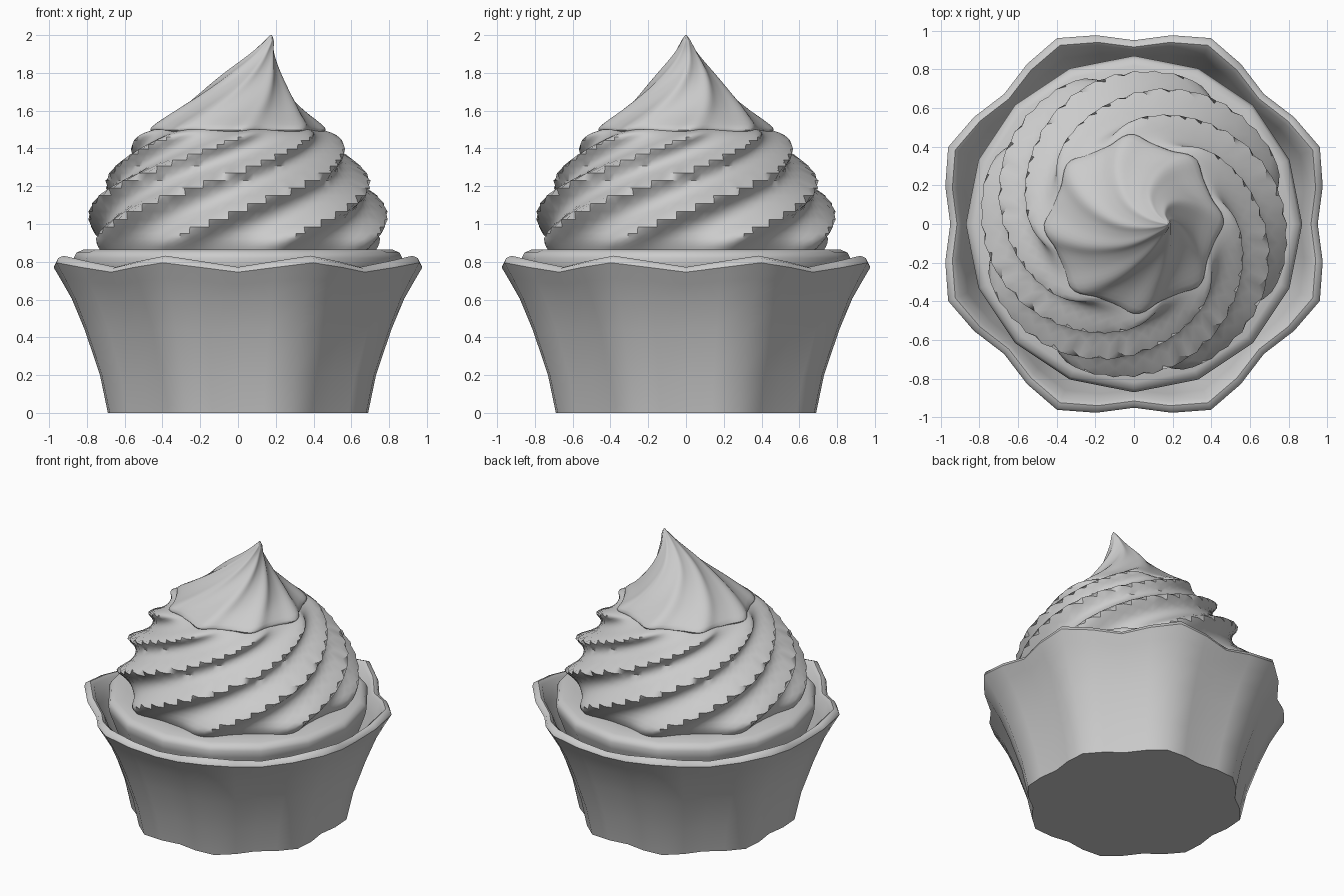
import bpy, bmesh, math
from math import sin, cos, pi, radians

if "Cube" in bpy.data.objects:
    bpy.data.objects.remove(bpy.data.objects["Cube"])


def loft(name, rings, cap_start=True, cap_end=True, smooth=35):
    """Skin a list of equal-length point rings into one object."""
    bm = bmesh.new()
    vr = [[bm.verts.new(p) for p in ring] for ring in rings]
    n = len(vr[0])
    for a, b in zip(vr, vr[1:]):
        for i in range(n):
            j = (i + 1) % n
            bm.faces.new((a[i], a[j], b[j], b[i]))
    if cap_start:
        bm.faces.new(vr[0][::-1])
    if cap_end:
        bm.faces.new(vr[-1])
    bmesh.ops.recalc_face_normals(bm, faces=bm.faces)
    me = bpy.data.meshes.new(name)
    bm.to_mesh(me)
    bm.free()
    ob = bpy.data.objects.new(name, me)
    bpy.context.collection.objects.link(ob)
    bpy.ops.object.select_all(action='DESELECT')
    bpy.context.view_layer.objects.active = ob
    ob.select_set(True)
    bpy.ops.object.shade_smooth_by_angle(angle=radians(smooth))
    return ob


def refine(rows, k):
    """Insert k-1 interpolated rows between each pair (Catmull-Rom)."""
    out = []
    for i in range(len(rows) - 1):
        p0, p1 = rows[max(i - 1, 0)], rows[i]
        p2, p3 = rows[i + 1], rows[min(i + 2, len(rows) - 1)]
        for s in range(k):
            t = s / k
            out.append([b + 0.5 * t * (c - a + t * (2*a - 5*b + 4*c - d + t * (3*(b - c) + d - a)))
                        for a, b, c, d in zip(p0, p1, p2, p3)])
    return out + [list(rows[-1])]


# Paper cup with eight flutes: lobe radius, valley radius, lobe z, valley z
cup_rows = [
    (0.735, 0.67, 0.0, 0.0), (0.78, 0.71, 0.2, 0.2), (0.865, 0.79, 0.44, 0.44),
    (0.935, 0.86, 0.61, 0.60), (0.99, 0.91, 0.71, 0.68), (1.04, 0.95, 0.795, 0.745),
    (1.03, 0.94, 0.82, 0.765), (1.0, 0.915, 0.832, 0.772), (0.975, 0.895, 0.81, 0.755),
    (0.93, 0.86, 0.68, 0.66), (0.87, 0.82, 0.55, 0.55), (0.80, 0.76, 0.40, 0.40)]
N = 32
cup = []
for rl, rv, zl, zv in cup_rows:
    ring = []
    for i in range(N):
        a = 2 * pi * i / N
        w = 0.5 - 0.5 * cos(8 * a)
        r = rv + (rl - rv) * w
        ring.append((r * cos(a), r * sin(a), zv + (zl - zv) * w))
    cup.append(ring)
loft("paper_cup", cup, smooth=50)

# Sponge top, sixteen sided with a rounded edge
cake_rows = [(0.74, 0.45), (0.82, 0.66), (0.86, 0.77), (0.87, 0.82), (0.855, 0.848),
             (0.82, 0.864), (0.70, 0.866)]
loft("cake_top", [[(r * cos(2*pi*i/16), r * sin(2*pi*i/16), z) for i in range(16)]
                  for r, z in cake_rows], smooth=40)


def swirl(name, rows, k, seg=96):
    """Twisted eight-ridge cream; row = z, radius, centre x, ridge depth, twist degrees."""
    rings = []
    for z, r, cx, amp, tw in refine(rows, k):
        ring = []
        for i in range(seg):
            a = 2 * pi * i / seg
            ph = 8 * (a - radians(22.5 + tw))
            ph += 0.45 * sin(ph)
            rr = max(r, 0.002) + amp * cos(ph)
            ring.append((cx + rr * cos(a), rr * sin(a), z))
        rings.append(ring)
    return loft(name, rings, smooth=50)


# Lower cream
swirl("cream_base", [
    (0.85, 0.715, 0, 0.035, -6), (0.95, 0.755, 0, 0.05, 2), (1.15, 0.715, 0, 0.05, 38),
    (1.34, 0.585, 0, 0.045, 82), (1.46, 0.50, 0, 0.035, 112), (1.50, 0.43, 0, 0.02, 122)], 5)

# Leaning peak
swirl("cream_peak", [
    (1.48, 0.42, 0, 0.02, 112), (1.51, 0.44, 0, 0.022, 116), (1.60, 0.335, 0.01, 0.018, 128),
    (1.70, 0.23, 0.04, 0.012, 142), (1.80, 0.142, 0.077, 0.008, 158),
    (1.90, 0.065, 0.127, 0.003, 175), (1.97, 0.024, 0.165, 0.001, 190),
    (2.0, 0.004, 0.175, 0, 200)], 4)
